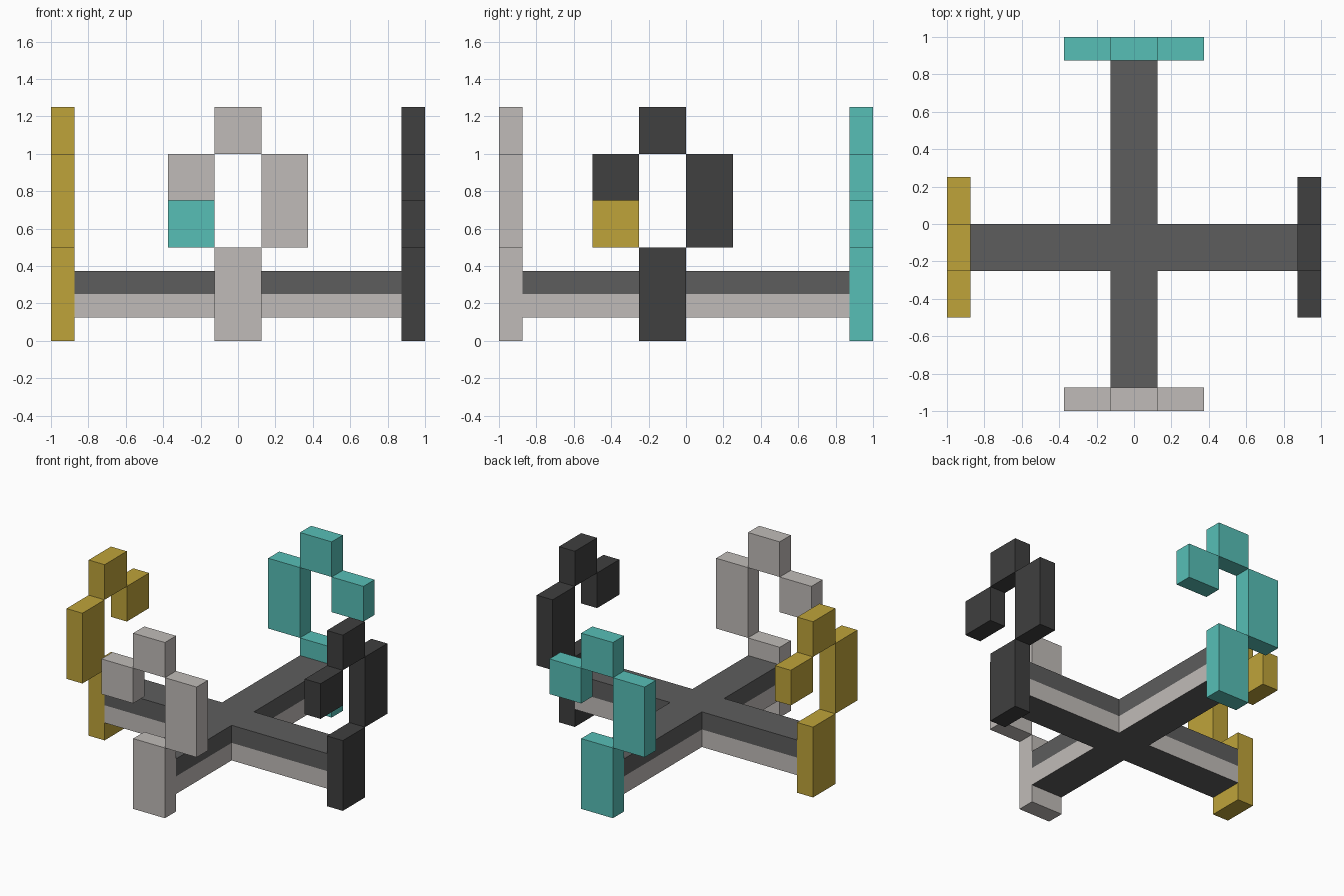
import bpy
import bmesh
from math import pi
from mathutils import Matrix, Vector

default_cube = bpy.data.objects.get("Cube")
if default_cube:
    bpy.data.objects.remove(default_cube)


def material(name, color):
    mat = bpy.data.materials.new(name)
    mat.use_nodes = True
    rgba = (*color, 1)
    mat.diffuse_color = rgba
    mat.node_tree.nodes["Principled BSDF"].inputs["Base Color"].default_value = rgba
    return mat


pale = material("pale grey", (0.53, 0.50, 0.48))
grey = material("mid grey", (0.11, 0.11, 0.11))
black = material("charcoal", (0.05, 0.05, 0.05))
teal = material("teal", (0.095, 0.52, 0.47))
gold = material("gold", (0.52, 0.37, 0.042))

U = 0.125  # building unit: plate thickness and half a block width


def make_object(name, bm, *materials):
    bmesh.ops.recalc_face_normals(bm, faces=bm.faces)
    mesh = bpy.data.meshes.new(name)
    bm.to_mesh(mesh)
    bm.free()
    for mat in materials:
        mesh.materials.append(mat)
    obj = bpy.data.objects.new(name, mesh)
    bpy.context.collection.objects.link(obj)
    return obj


def add_box(bm, low, high):
    low, high = Vector(low), Vector(high)
    matrix = Matrix.Translation((low + high) / 2) @ Matrix.Diagonal((*(high - low), 1))
    bmesh.ops.create_cube(bm, size=1, matrix=matrix)


# Cross base: plus-shaped outline extruded in two layers, pale lower sides
bm = bmesh.new()
end = 7 * U
back, front = 0, -2 * U
outline = [(-U, -end), (U, -end), (U, front), (end, front), (end, back), (U, back),
           (U, end), (-U, end), (-U, back), (-end, back), (-end, front), (-U, front)]
layer = bm.faces.new([bm.verts.new((x, y, U)) for x, y in outline])
bmesh.ops.extrude_face_region(bm, geom=[layer], use_keep_orig=True)
bm.faces.ensure_lookup_table()
cap = next(f for f in bm.faces if f is not layer and len(f.verts) == len(outline))
bmesh.ops.translate(bm, verts=cap.verts, vec=(0, 0, 2 * U))
bmesh.ops.bisect_plane(bm, geom=bm.verts[:] + bm.edges[:] + bm.faces[:],
                       plane_co=(0, 0, 2 * U), plane_no=(0, 0, 1))
bm.normal_update()
for face in bm.faces:
    is_side = abs(face.normal.z) < 0.5
    face.material_index = int(is_side and face.calc_center_median().z < 2 * U)
make_object("cross_base", bm, grey, pale)

# Hook on each arm end: (x range, z range) of its blocks, in units
blocks = {
    "post": (-1, 1, 0, 4),
    "tall_block": (1, 3, 4, 8),
    "top_block": (-1, 1, 8, 10),
    "short_block": (-3, -1, 6, 8),
}
sides = (("front", pale, 0), ("left", black, -U), ("back", teal, 0), ("right", gold, -U))
for turn, (side, mat, shift) in enumerate(sides):
    placement = Matrix.Translation((0, shift, 0)) @ Matrix.Rotation(turn * pi / 2, 4, "Z")
    for part, (x0, x1, z0, z1) in blocks.items():
        bm = bmesh.new()
        add_box(bm, (x0 * U, -8 * U, z0 * U), (x1 * U, -7 * U, z1 * U))
        bm.transform(placement)
        make_object(f"{side}_{part}", bm, mat)
